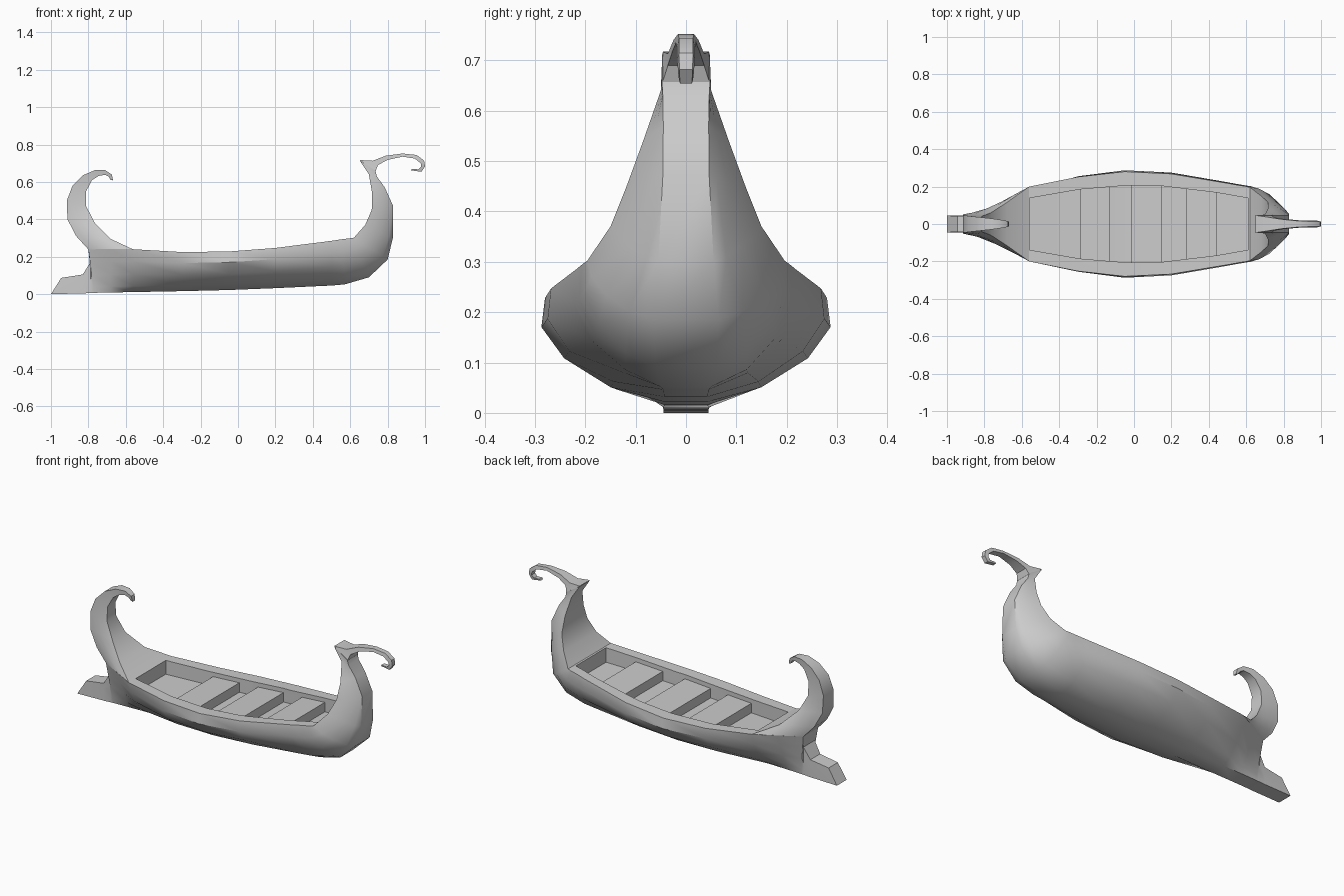
import bpy, bmesh, math

T = [0, .14, .42, .72, 1]             # heights of section points, keel to rim
BELLY = [0, .45, .84, 1.03, 1]        # rounded hull section


def finish(ob, angle=35):
    bpy.ops.object.select_all(action='DESELECT')
    ob.select_set(True)
    bpy.context.view_layer.objects.active = ob
    bpy.ops.object.shade_smooth_by_angle(angle=math.radians(angle))


def loft(name, stations, smooth=True):
    """Symmetric loft. Station: outer x, z, half width; inner x, z, half width; roundness."""
    bm = bmesh.new()
    rings = []
    for xb, zb, wb, xt, zt, wt, k in stations:
        half = []
        for t, b in zip(T, BELLY):
            f = t + (b - t) * k
            half.append((xb + (xt - xb) * t, wb + (wt - wb) * f, zb + (zt - zb) * t))
        pts = half + [(x, -y, z) for x, y, z in reversed(half)]
        rings.append([bm.verts.new(p) for p in pts])
    for a, b in zip(rings, rings[1:]):
        n = len(a)
        for i in range(n):
            j = (i + 1) % n
            bm.faces.new((a[i], a[j], b[j], b[i]))
    bm.faces.new(rings[0])
    bm.faces.new(rings[-1])
    bmesh.ops.recalc_face_normals(bm, faces=bm.faces)
    me = bpy.data.meshes.new(name)
    bm.to_mesh(me)
    bm.free()
    ob = bpy.data.objects.new(name, me)
    bpy.context.collection.objects.link(ob)
    if smooth:
        finish(ob)
    return ob


def interp(table, x):
    for (x0, a), (x1, b) in zip(table, table[1:]):
        if x <= x1:
            return a + (b - a) * (x - x0) / (x1 - x0)
    return table[-1][1]


RIM = [(-.7, .24), (-.56, .24), (-.3, .225), (-.05, .228), (.2, .247), (.5, .285), (.7, .305)]
WELL = [(-.56, .138), (-.29, .185), (-.05, .205), (.15, .203), (.44, .168), (.61, .138)]

# Hull: ram, body and rising stern post in one loft
hull = loft("hull", [
    (-1, 0, .045, -.945, .087, .042, 0),
    (-.83, .004, .045, -.83, .105, .045, 0),
    (-.785, .006, .045, -.79, .17, .052, 0),
    (-.77, .007, .045, -.80, .24, .068, 0),
    (-.68, .009, .045, -.68, .24, .135, 0),
    (-.56, .011, .045, -.56, .24, .2, .5),
    (-.3, .016, .043, -.3, .225, .252, .95),
    (-.05, .022, .043, -.05, .228, .28, 1),
    (.2, .032, .043, .2, .247, .268, 1),
    (.5, .046, .045, .5, .285, .218, 1),
    (.57, .052, .05, .56, .294, .207, 1),
    (.70, .09, .06, .595, .298, .202, .9),
    (.80, .185, .065, .62, .302, .196, .7),
    (.828, .30, .055, .68, .37, .15, .4),
    (.83, .47, .046, .715, .45, .118, .2),
    (.785, .57, .045, .717, .54, .085, 0),
    (.742, .63, .046, .70, .64, .05, 0),
    (.735, .66, .048, .65, .715, .047, 0)])

# Well cut into the hull, its floor following the rim
cutter = loft("well_cutter", [
    (x, interp(RIM, x) - .08, w, x, interp(RIM, x) + .06, w, 0) for x, w in WELL], False)
mod = hull.modifiers.new("well", 'BOOLEAN')
mod.operation = 'DIFFERENCE'
mod.solver = 'EXACT'
mod.object = cutter
bpy.context.view_layer.objects.active = hull
bpy.ops.object.select_all(action='DESELECT')
hull.select_set(True)
bpy.ops.object.modifier_apply(modifier=mod.name)
bpy.data.objects.remove(cutter)
finish(hull)

# Rowing benches spanning the well
for i, (x0, x1) in enumerate([(-.29, -.13), (-.015, .15), (.28, .44)]):
    loft(f"bench_{i + 1}", [
        (x, interp(RIM, x) - .085, interp(WELL, x) + .005,
         x, interp(RIM, x) - .025, interp(WELL, x) + .005, 0) for x in (x0, x1)])

# Crescent bow curl
loft("bow_curl", [
    (-.80, .239, .068, -.56, .239, .2, 0),
    (-.865, .31, .06, -.68, .295, .115, 0),
    (-.912, .40, .052, -.765, .38, .06, 0),
    (-.915, .50, .047, -.812, .47, .042, 0),
    (-.885, .58, .043, -.812, .55, .036, 0),
    (-.83, .635, .037, -.78, .61, .03, 0),
    (-.765, .663, .03, -.745, .632, .025, 0),
    (-.71, .663, .022, -.71, .638, .02, 0),
    (-.675, .64, .016, -.69, .628, .016, 0),
    (-.668, .608, .011, -.682, .612, .011, 0)])

# Slender curl on the stern post
loft("stern_curl", [
    (.735, .655, .047, .65, .717, .046, 0),
    (.748, .69, .036, .72, .713, .036, 0),
    (.80, .718, .027, .79, .74, .025, 0),
    (.88, .735, .02, .88, .752, .016, 0),
    (.945, .725, .018, .955, .744, .014, 0),
    (.977, .70, .018, .995, .714, .014, 0),
    (.98, .682, .016, 1, .682, .013, 0),
    (.965, .667, .015, .98, .654, .012, 0),
    (.93, .67, .012, .925, .662, .011, 0)])
